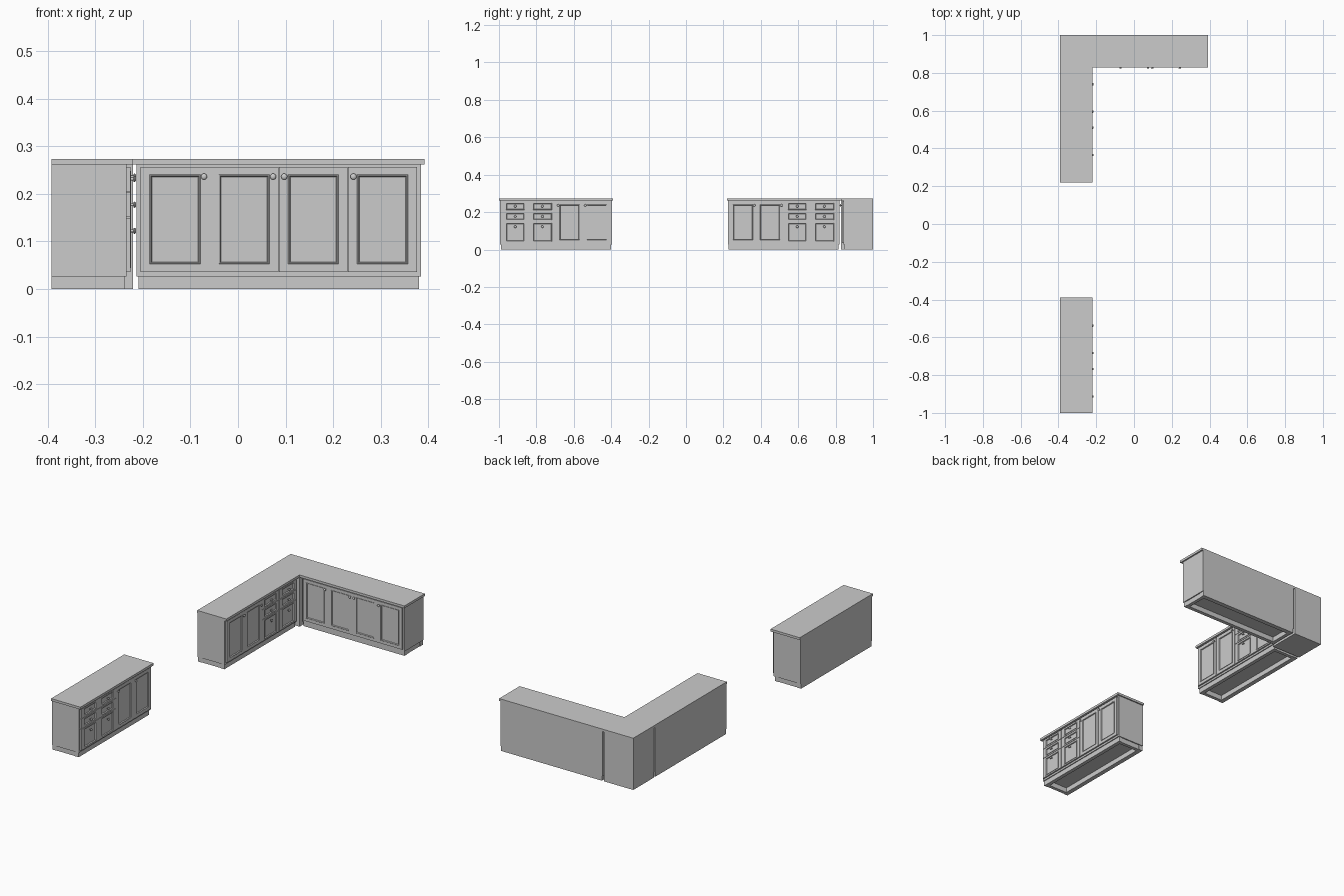
import bpy, bmesh, math
from mathutils import Matrix, Vector

if "Cube" in bpy.data.objects:
    bpy.data.objects.remove(bpy.data.objects["Cube"])

TOP, KICK, H = 0.261, 0.026, 0.2735
L, D, T = 0.597, 0.158, 0.008      # body length, body depth, front thickness
COL, PITCH = 0.1445, 0.1453        # front width and spacing


def make(name, bm, mat=Matrix()):
    bmesh.ops.recalc_face_normals(bm, faces=bm.faces)
    me = bpy.data.meshes.new(name)
    bm.to_mesh(me)
    bm.free()
    ob = bpy.data.objects.new(name, me)
    ob.matrix_world = mat
    bpy.context.collection.objects.link(ob)
    return ob


def add_box(bm, lo, hi):
    lo, hi = Vector(lo), Vector(hi)
    m = Matrix.Translation((lo + hi) / 2) @ Matrix.Diagonal((*(hi - lo), 1))
    bmesh.ops.create_cube(bm, size=1, matrix=m)


def box(name, lo, hi, mat=Matrix()):
    bm = bmesh.new()
    add_box(bm, lo, hi)
    return make(name, bm, mat)


def loft(name, rings, mat):
    bm = bmesh.new()
    loops = [[bm.verts.new(p) for p in r] for r in rings]
    n = len(loops[0])
    for a, b in zip(loops, loops[1:]):
        for i in range(n):
            j = (i + 1) % n
            bm.faces.new((a[i], a[j], b[j], b[i]))
    bm.faces.new(loops[0][::-1])
    bm.faces.new(loops[-1])
    return make(name, bm, mat)


# panelled door or drawer front: frame, raised moulding, sunken panel
def front(name, x, z0, z1, mx, mz, mat):
    steps = [(0, 0, 0), (0, 0, T), (mx, mz, T), (mx + .001, mz + .001, T + .001),
             (mx + .003, mz + .003, T + .001), (mx + .005, mz + .005, T - .004)]
    rings = []
    for ix, iz, d in steps:
        w = COL / 2 - ix
        rings.append([(x - w, -D - d, z0 + iz), (x + w, -D - d, z0 + iz),
                      (x + w, -D - d, z1 - iz), (x - w, -D - d, z1 - iz)])
    loft(name, rings, mat)


# turned knob
def knob(name, x, z, mat):
    prof = [(.003, 0), (.003, .006), (.006, .007), (.0065, .009), (.005, .011), (.002, .012)]
    rings = [[(x + r * math.cos(a), -D - T - d, z + r * math.sin(a))
              for a in [k * math.tau / 16 for k in range(16)]] for r, d in prof]
    ob = loft(name, rings, mat)
    for p in ob.data.polygons:
        p.use_smooth = len(p.vertices) == 4
    ob.data.set_sharp_from_angle(angle=math.radians(50))


# layout: one entry per column, 'L'/'R' = door with knob on that side, 'D' = drawers
def cabinet(name, layout, mat):
    box(name + "_body", (-L / 2, -D, KICK), (L / 2, 0, TOP), mat)
    # hollow plinth
    bm = bmesh.new()
    e, f = L / 2 - .004, D - .005
    add_box(bm, (-e, -f, 0), (e, -f + .02, KICK))
    add_box(bm, (-e, -.024, 0), (e, 0, KICK))
    for s in (-1, 1):
        xs = sorted((s * (e - .02), s * (e - .002)))
        add_box(bm, (xs[0], -f + .02, 0), (xs[1], -.024, KICK))
    make(name + "_plinth", bm, mat)
    for i, kind in enumerate(layout):
        x = (i - 1.5) * PITCH
        if kind == 'D':
            rows = [(.036, .149, .122), (.151, .203, .177), (.205, .256, .231)]
            for j, (z0, z1, kz) in enumerate(rows):
                front(f"{name}_drawer_{i}_{j}", x, z0, z1, .022, .007, mat)
                knob(f"{name}_drawer_knob_{i}_{j}", x, kz, mat)
        else:
            front(f"{name}_door_{i}", x, .036, .256, .019, .016, mat)
            side = 1 if kind == 'R' else -1
            knob(f"{name}_door_knob_{i}", x + side * .061, .236, mat)


BX = -0.392
turn = Matrix.Rotation(math.pi / 2, 4, 'Z')
cabinet("near_cabinet", "DDLL", Matrix.Translation((BX, -0.695, 0)) @ turn)
cabinet("left_cabinet", "RRDD", Matrix.Translation((BX, 0.522, 0)) @ turn)
cabinet("rear_cabinet", "RRLL", Matrix.Translation((0.0855, 1, 0)))

# corner filler post between the two joined cabinets
box("corner_block", (BX, 0.829, 0), (-0.221, 1, TOP))

# worktops
box("near_worktop", (BX, -1, TOP), (-0.221, -0.39, H))
outline = [(BX, .219), (-.221, .219), (-.221, .829), (.392, .829), (.392, 1), (BX, 1)]
bm = bmesh.new()
face = bm.faces.new([bm.verts.new((x, y, TOP)) for x, y in outline])
ext = bmesh.ops.extrude_face_region(bm, geom=[face], use_keep_orig=True)
bmesh.ops.translate(bm, vec=(0, 0, H - TOP),
                    verts=[v for v in ext["geom"] if isinstance(v, bmesh.types.BMVert)])
make("corner_worktop", bm)
